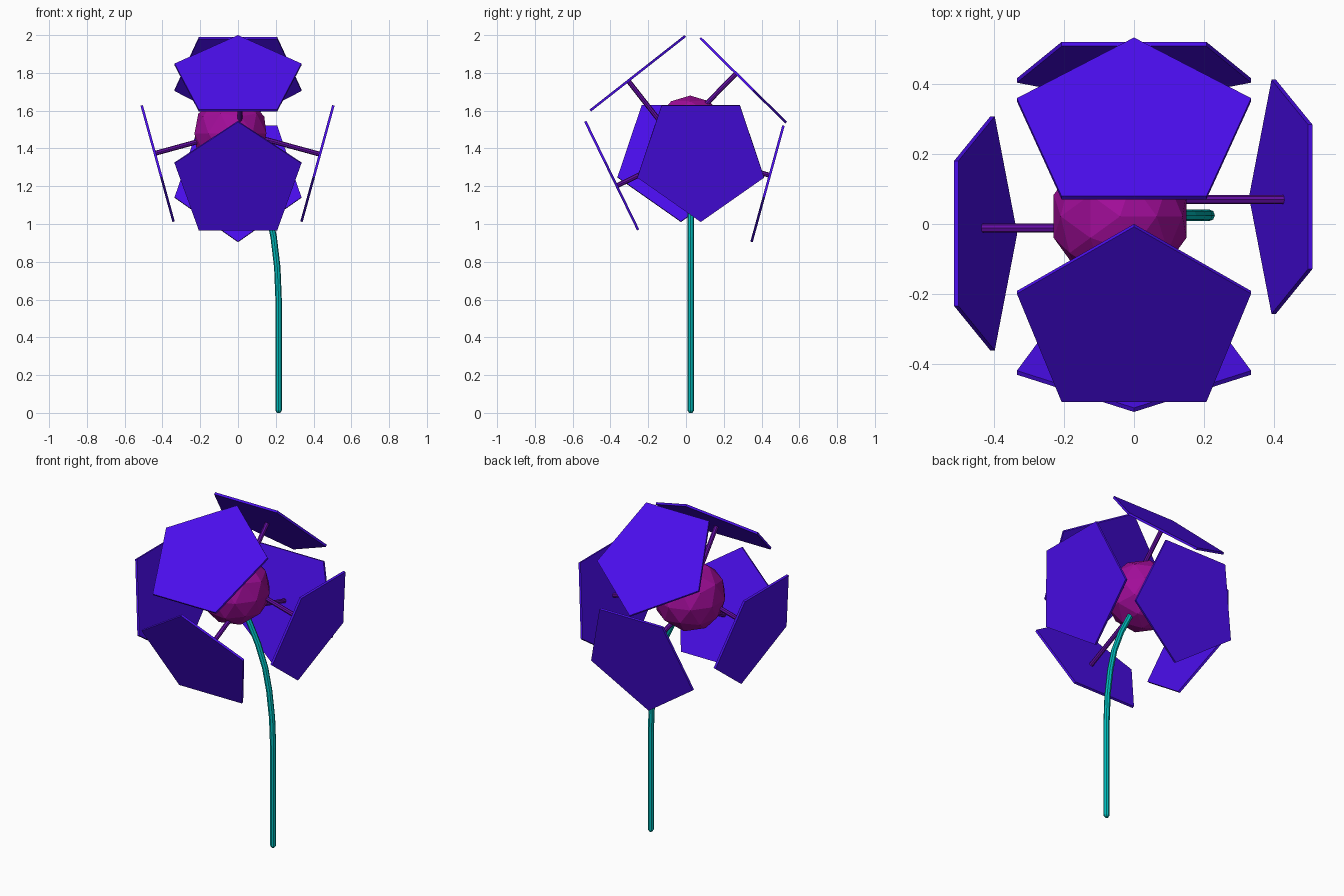
import bpy, bmesh, math
from mathutils import Vector

if "Cube" in bpy.data.objects:
    bpy.data.objects.remove(bpy.data.objects["Cube"])

def material(name, rgb):
    m = bpy.data.materials.new(name)
    m.diffuse_color = (*rgb, 1)
    m.use_nodes = True
    m.node_tree.nodes["Principled BSDF"].inputs["Base Color"].default_value = m.diffuse_color
    return m

petal_mat = material("petal_violet", (0.07, 0.004, 0.85))
rod_mat = material("rod_purple", (0.13, 0.004, 0.38))
core_mat = material("core_magenta", (0.36, 0.004, 0.32))
stem_mat = material("stem_teal", (0.0, 0.5, 0.5))

def add(name, bm, mat):
    bmesh.ops.recalc_face_normals(bm, faces=bm.faces[:])
    me = bpy.data.meshes.new(name)
    bm.to_mesh(me)
    bm.free()
    me.materials.append(mat)
    ob = bpy.data.objects.new(name, me)
    bpy.context.collection.objects.link(ob)
    return ob

def loft(name, rings, mat):
    # skin a list of equal-sized rings and cap both ends
    bm = bmesh.new()
    rs = [[bm.verts.new(p) for p in r] for r in rings]
    n = len(rs[0])
    for a, b in zip(rs, rs[1:]):
        for i in range(n):
            j = (i + 1) % n
            bm.faces.new((a[i], a[j], b[j], b[i]))
    bm.faces.new(rs[0])
    bm.faces.new(rs[-1])
    return add(name, bm, mat)

def ring(c, a, b, r, n):
    return [c + r * (math.cos(math.tau * i / n) * a + math.sin(math.tau * i / n) * b)
            for i in range(n)]

R, THICK, ROD = 0.353, 0.013, 0.36
X, Y = Vector((1, 0, 0)), Vector((0, 1, 0))

def petal(name, apex, u, side, root):
    # pentagon plate whose tip points along u, with a rod square to it
    u, apex, root = Vector(u).normalized(), Vector(apex), Vector(root)
    centre = apex - R * u
    n = u.cross(side).normalized()
    if n.dot(Vector((0, 0, 1.45)) - centre) < 0:
        n = -n
    loft(name, [ring(centre + n * t, u, side, R, 5) for t in (-THICK / 2, THICK / 2)], petal_mat)
    loft(name + "_rod", [ring(root + n * t, u, side, 0.013, 8) for t in (0, ROD)], rod_mat)

# six petals with their rods
petal("petal_top_front", (0, -0.004, 1.995), (0, 0.51, 0.40), X, (0.01, -0.305, 1.757))
petal("petal_top_back", (0, 0.53, 1.537), (0, 0.46, -0.453), X, (0.01, 0.265, 1.796))
petal("petal_low_front", (0, -0.533, 1.543), (0, -0.28, 0.575), X, (0, -0.37, 1.2))
petal("petal_low_back", (0, 0.347, 0.905), (0, -0.17, -0.62), X, (0, 0.443, 1.258))
petal("petal_right", (0.336, 0.078, 1.012), (-0.17, 0, -0.62), Y, (0.431, 0.07, 1.37))
petal("petal_left", (-0.341, -0.027, 1.012), (0.17, 0, -0.62), Y, (-0.436, -0.012, 1.375))

# faceted flower centre
bm = bmesh.new()
bmesh.ops.create_icosphere(bm, subdivisions=2, radius=0.2)
bmesh.ops.translate(bm, verts=bm.verts[:], vec=(-0.04, 0.022, 1.48))
add("flower_core", bm, core_mat)

# curved stem with rounded foot
path = [(0.215, 0.0, 0.009), (0.215, 0.012, 0.017), (0.215, 0.6, 0.017), (0.208, 0.77, 0.017),
        (0.189, 0.93, 0.017), (0.162, 1.06, 0.017), (0.115, 1.19, 0.017), (0.03, 1.36, 0.017)]
rings = []
for i, (x, z, r) in enumerate(path):
    p, q = path[max(i - 1, 0)], path[min(i + 1, len(path) - 1)]
    t = Vector((q[0] - p[0], 0, q[1] - p[1])).normalized()
    rings.append(ring(Vector((x, 0.025, z)), Y.cross(t), Y, r, 8))
stem = loft("stem", rings, stem_mat)
